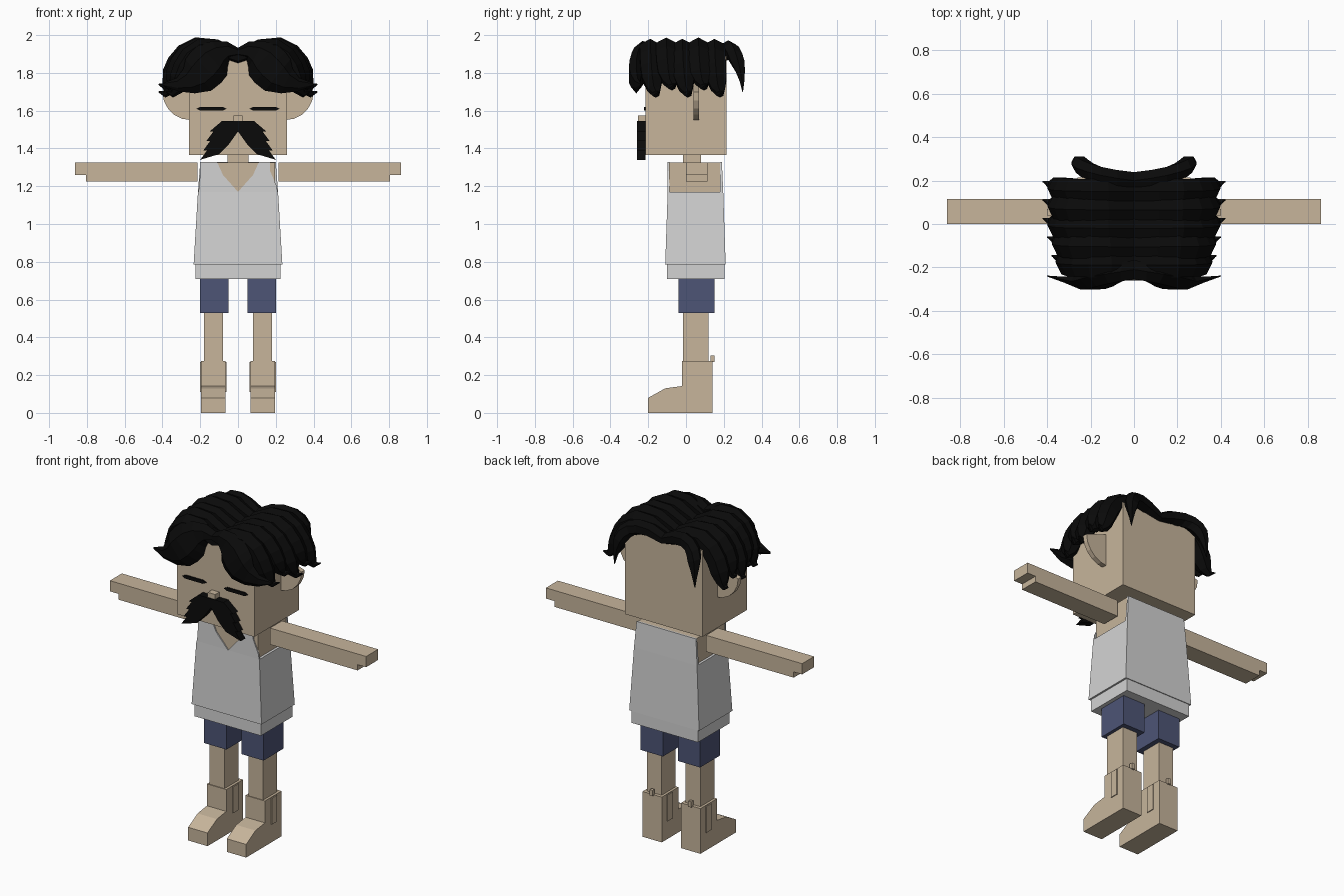
import bpy, bmesh
from math import sin, cos, pi
from mathutils import Vector
from mathutils.geometry import interpolate_bezier

cube = bpy.data.objects.get("Cube")
if cube:
    bpy.data.objects.remove(cube)


def material(name, *colour):
    m = bpy.data.materials.new(name)
    m.use_nodes = True
    m.diffuse_color = (*colour, 1)
    m.node_tree.nodes["Principled BSDF"].inputs["Base Color"].default_value = (*colour, 1)
    return m


SKIN = material("skin", .57, .46, .33)
SHIRT = material("shirt_white", .65, .65, .65)
DENIM = material("shorts_blue", .075, .09, .18)
BLACK = material("hair_black", .003, .003, .003)


def loft(name, rings, mat):
    """Join matching rings of points into a closed solid."""
    bm = bmesh.new()
    loops = [[bm.verts.new(point) for point in ring] for ring in rings]
    for lower, upper in zip(loops, loops[1:]):
        for i in range(len(lower)):
            bm.faces.new((lower[i - 1], lower[i], upper[i], upper[i - 1]))
    bm.faces.new(loops[0])
    bm.faces.new(loops[-1])
    bmesh.ops.recalc_face_normals(bm, faces=bm.faces)
    mesh = bpy.data.meshes.new(name)
    bm.to_mesh(mesh)
    bm.free()
    mesh.materials.append(mat)
    obj = bpy.data.objects.new(name, mesh)
    bpy.context.collection.objects.link(obj)


def level(centre, half, front, back, z):
    """Horizontal rectangle used as a cross-section."""
    left, right = centre - half, centre + half
    return [(left, front, z), (right, front, z), (right, back, z), (left, back, z)]


def box(name, centre, half, front, back, bottom, top, mat):
    loft(name, [level(centre, half, front, back, z) for z in (bottom, top)], mat)


def plate(name, side, outline, front, back, mat):
    """Outline in x and z, given depth in y."""
    loft(name, [[(side * x, y, z) for x, z in outline] for y in (front, back)], mat)


def lock(name, side, controls, thick, width, root):
    """Hair strand along a curve, swelling from its root and tapering to a tip."""
    steps = 9
    path = interpolate_bezier(*[Vector(c) for c in controls], steps)
    rings = []
    for i, p in enumerate(path):
        u = i / (steps - 1)
        along = path[min(i + 1, steps - 1)] - path[max(i - 1, 0)]
        along.y = 0
        along.normalize()
        if i == 0:
            along = Vector((1, 0, 0))
        taper = max(.05, 2.5 * (1 - u))
        t = thick * min(1, root + 2 * u, taper)
        w = width * min(1, taper)
        ring = []
        for k in range(6):
            across, sideways = t * cos(k * pi / 3), w * sin(k * pi / 3)
            ring.append((side * (p.x - along.z * across), p.y + sideways,
                         p.z + along.x * across))
        rings.append(ring)
    loft(name, rings, BLACK)


# Head
box("head", 0, .26, -.215, .215, 1.365, 1.89, SKIN)
box("neck", 0, .055, -.015, .08, 1.3, 1.38, SKIN)
box("nose", 0, .025, -.255, -.21, 1.545, 1.575, SKIN)

# Torso and sleeveless shirt
chest, shoulder = 1.17, 1.327
box("torso", 0, .197, -.09, .187, .75, 1.325, SKIN)
loft("shirt_body", [level(0, .235, -.11, .21, .785),
                    level(0, .212, -.097, .197, chest)], SHIRT)
loft("shirt_back", [level(0, .212, .18, .197, chest),
                    level(0, .2, .18, .19, shoulder)], SHIRT)
box("shirt_hem", 0, .224, -.1, .205, .71, .79, SHIRT)

for label, side in (("left", 1), ("right", -1)):
    # Shirt front, narrowing to a strap beside the V neck
    strap = .17 if side > 0 else .2
    plate(label + "_shirt_front", side,
          [(0, chest), (.21, chest), (.205, 1.2), (strap, 1.28), (strap, shoulder),
           (.11, shoulder), (.08, 1.26)], -.097, -.088, SHIRT)

    # Rounded ear
    ear = [(.25 + .15 * cos(i * pi / 10), 1.7 - .15 * sin(i * pi / 10)) for i in range(6)]
    plate(label + "_ear", side, ear + [(.25, 1.75)], .04, .07, SKIN)

    # Closed eye
    plate(label + "_eye", side,
          [(.06, 1.61), (.08, 1.62), (.2, 1.62), (.22, 1.61), (.2, 1.6), (.08, 1.6)],
          -.223, -.214, BLACK)

    # Moustache with a ragged outer edge
    whisker = [(0, 1.545), (.085, 1.545)]
    for i in range(3):
        x, z = .15 + i / 60, 1.49 - i / 20
        whisker += [(x, z), (x - .02, z)]
    whisker += [(.2, 1.34), (.1, 1.37), (.05, 1.42), (0, 1.49)]
    plate(label + "_moustache", side, whisker, -.26, -.214, BLACK)

    # Arm and stepped hand tip
    box(label + "_arm", side * .51, .295, 0, .115, 1.225, 1.325, SKIN)
    box(label + "_hand", side * .82, .042, 0, .115, 1.26, 1.325, SKIN)

    # Leg
    foot = side * .13
    box(label + "_shorts_leg", side * .125, .075, -.04, .15, .53, .72, DENIM)
    box(label + "_leg", foot, .05, -.015, .12, .26, .54, SKIN)

    # Boot with a sloping toe, side panels and a pull tab
    box(label + "_boot_shaft", foot, .065, -.02, .14, 0, .275, SKIN)
    toe = [(-.2, 0), (-.2, .08), (-.11, .13), (0, .145), (0, 0)]
    loft(label + "_boot_toe",
         [[(foot + dx, y, z) for y, z in toe] for dx in (-.065, .065)], SKIN)
    box(label + "_boot_panels", foot, .07, .04, .09, .11, .27, SKIN)
    box(label + "_boot_pull_tab", foot, .01, .13, .15, .27, .305, SKIN)

    # Rows of hair falling from the parting to the side
    for i in range(5):
        y = -.19 + .085 * i
        reach = min(.42, .38 + .02 * i)
        drop = .04 * (i % 2)
        lock(f"{label}_hair_row_{i + 1}", side,
             [(0, y, 1.88), (reach - .03, y, 2.08),
              (reach - .1, y, 1.6 + drop), (reach, y + .045, 1.7 + drop)],
             .06, .065, .6)

    # Broad fringe and narrow lock behind the head
    lock(label + "_fringe", side,
         [(0, -.21, 1.91), (.16, -.23, 1.96), (.16, -.3, 1.7), (.4, -.24, 1.74)],
         .115, .05, .2)
    lock(label + "_back_lock", side,
         [(0, .2, 1.89), (.26, .22, 2), (.26, .3, 1.85), (.27, .3, 1.7)],
         .045, .045, .7)
